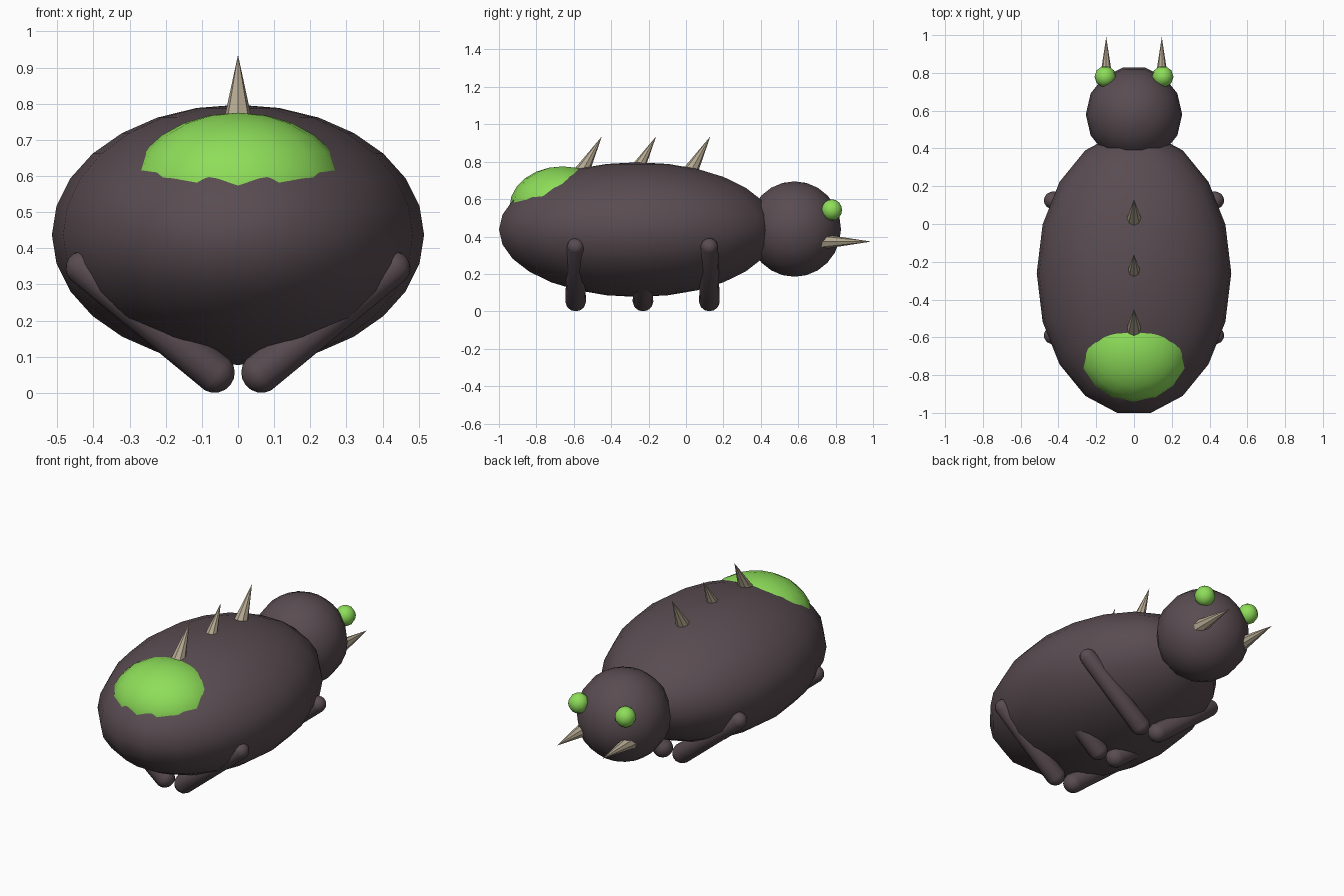
import bpy, bmesh, math
from mathutils import Matrix, Vector

cube = bpy.data.objects.get("Cube")
if cube:
    bpy.data.objects.remove(cube, do_unlink=True)


def material(name, rgb):
    mat = bpy.data.materials.new(name)
    mat.use_nodes = True
    mat.diffuse_color = (*rgb, 1)
    bsdf = mat.node_tree.nodes["Principled BSDF"]
    bsdf.inputs["Base Color"].default_value = (*rgb, 1)
    bsdf.inputs["Roughness"].default_value = 0.8
    return mat


SHELL = material("dark_shell", (0.10, 0.072, 0.083))
GLOW = material("bright_green", (0.27, 0.73, 0.10))
HORN = material("pale_horn", (0.47, 0.40, 0.29))


def finish(name, bm, mat, smooth=True):
    mesh = bpy.data.meshes.new(name)
    bm.to_mesh(mesh)
    bm.free()
    for poly in mesh.polygons:
        poly.use_smooth = smooth
    mesh.materials.append(mat)
    obj = bpy.data.objects.new(name, mesh)
    bpy.context.collection.objects.link(obj)
    return obj


def unit_sphere(segments, rings):
    """Sphere with its poles on z and one column of vertices on +x."""
    bm = bmesh.new()
    bmesh.ops.create_uvsphere(bm, u_segments=segments, v_segments=rings, radius=1)
    widest = max(bm.verts, key=lambda v: round(v.co.xy.length, 4))
    turn = Matrix.Rotation(-math.atan2(widest.co.y, widest.co.x), 4, "Z")
    bmesh.ops.transform(bm, matrix=turn, verts=bm.verts)
    return bm


def ellipsoid(name, center, radii, segments, rings, mat):
    bm = unit_sphere(segments, rings)
    bmesh.ops.scale(bm, vec=radii, verts=bm.verts)
    obj = finish(name, bm, mat)
    obj.location = center
    return obj


def aim(obj, start, end):
    direction = Vector(end) - Vector(start)
    obj.location = start
    obj.rotation_mode = "QUATERNION"
    obj.rotation_quaternion = direction.to_track_quat("Z", "Y")


def spike(name, tip, direction, length, radius):
    bm = bmesh.new()
    bmesh.ops.create_cone(bm, cap_ends=True, segments=8, radius1=radius,
                          radius2=0, depth=length)
    bmesh.ops.translate(bm, vec=(0, 0, length / 2), verts=bm.verts)
    obj = finish(name, bm, HORN, smooth=False)
    aim(obj, Vector(tip) - Vector(direction).normalized() * length, tip)


def leg(name, foot, knee, foot_radius, knee_radius):
    """Tapered capsule made by stretching a sphere at its middle band."""
    length = (Vector(knee) - Vector(foot)).length
    bm = unit_sphere(12, 9)
    for v in bm.verts:
        if v.co.z > 0:
            v.co = v.co * knee_radius + Vector((0, 0, length))
        else:
            v.co *= foot_radius
    aim(finish(name, bm, SHELL), foot, knee)


# Body, head and the glowing patch on the rump
ellipsoid("body", (0, -0.26, 0.437), (0.515, 0.751, 0.36), 18, 14, SHELL)
ellipsoid("head", (0, 0.58, 0.44), (0.255, 0.255, 0.255), 14, 12, SHELL)
ellipsoid("rump_patch", (0, -0.66, 0.56), (0.30, 0.283, 0.215), 16, 12, GLOW)

# Row of spikes along the back, leaning toward the head
for i, y in enumerate((-0.45, -0.16, 0.13)):
    spike(f"back_spike_{i + 1}", (0, y, 0.935), (0, 0.5, 0.88), 0.24, 0.045)

# Paired eyes, jaw spikes and legs
for side, s in (("left", 1), ("right", -1)):
    ellipsoid(f"{side}_eye", (s * 0.152, 0.78, 0.542), (0.057,) * 3, 10, 8, GLOW)
    spike(f"{side}_jaw_spike", (s * 0.147, 0.99, 0.373), (0, 1, 0), 0.28, 0.043)
    for place, y in (("rear", -0.59), ("middle", -0.23), ("fore", 0.125)):
        leg(f"{side}_{place}_leg", (s * 0.065, y, 0.056), (s * 0.43, y, 0.345),
            0.056, 0.047)
